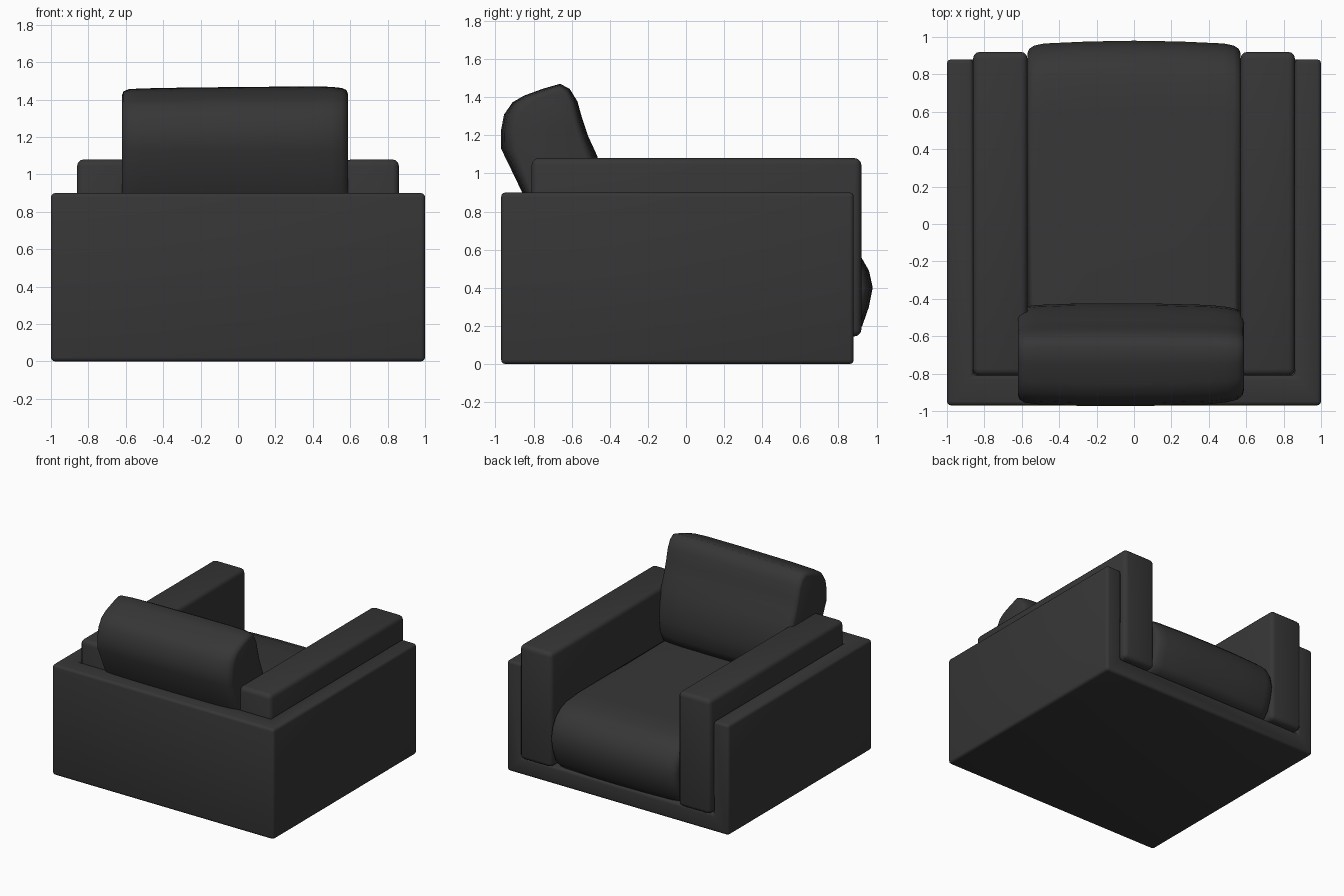
import bpy, bmesh, math

if "Cube" in bpy.data.objects:
    bpy.data.objects.remove(bpy.data.objects["Cube"])

# Single dark upholstery colour
fabric = bpy.data.materials.new("charcoal_fabric")
fabric.diffuse_color = (0.037, 0.037, 0.037, 1)
fabric.use_nodes = True
fabric.node_tree.nodes["Principled BSDF"].inputs["Base Color"].default_value = fabric.diffuse_color


def activate(ob):
    bpy.ops.object.select_all(action='DESELECT')
    ob.select_set(True)
    bpy.context.view_layer.objects.active = ob


def new_object(name, bm):
    bmesh.ops.recalc_face_normals(bm, faces=bm.faces)
    me = bpy.data.meshes.new(name)
    bm.to_mesh(me)
    bm.free()
    ob = bpy.data.objects.new(name, me)
    bpy.context.collection.objects.link(ob)
    me.materials.append(fabric)
    return ob


def box(name, x0, x1, y0, y1, z0, z1):
    bm = bmesh.new()
    bmesh.ops.create_cube(bm, size=1)
    for v in bm.verts:
        v.co.x = x0 + (v.co.x + 0.5) * (x1 - x0)
        v.co.y = y0 + (v.co.y + 0.5) * (y1 - y0)
        v.co.z = z0 + (v.co.z + 0.5) * (z1 - z0)
    return new_object(name, bm)


def soften(ob, width, segments=3):
    activate(ob)
    if width:
        m = ob.modifiers.new("Bevel", 'BEVEL')
        m.width, m.segments, m.limit_method = width, segments, 'ANGLE'
        bpy.ops.object.modifier_apply(modifier=m.name)
    bpy.ops.object.shade_smooth_by_angle(angle=math.radians(50))


def cushion(name, profile, stations, centre):
    """Loft a (y, z) profile along x; each station is x, y scale, z scale."""
    bm = bmesh.new()
    cy, cz = centre
    rings = [[bm.verts.new((x, cy + (y - cy) * sy, cz + (z - cz) * sz))
              for y, z in profile] for x, sy, sz in stations]
    n = len(profile)
    for a, b in zip(rings, rings[1:]):
        for i in range(n):
            j = (i + 1) % n
            bm.faces.new((a[i], a[j], b[j], b[i]))
    bm.faces.new(rings[0])
    bm.faces.new(rings[-1])
    ob = new_object(name, bm)
    soften(ob, 0)
    return ob


# Outer shell: box hollowed towards the open front and top
shell = box("outer_shell", -1, 1, -0.97, 0.88, 0, 0.9)
cutter = box("shell_cutter", -0.86, 0.86, -0.81, 2, 0.14, 2)
cutter.hide_render = True
activate(shell)
mod = shell.modifiers.new("Cavity", 'BOOLEAN')
mod.operation, mod.object, mod.solver = 'DIFFERENCE', cutter, 'EXACT'
bpy.ops.object.modifier_apply(modifier=mod.name)
bpy.data.objects.remove(cutter, do_unlink=True)
soften(shell, 0.022)

# Padded armrests inside the shell
for side, s in (("left", -1), ("right", 1)):
    xs = sorted((s * 0.57, s * 0.86))
    arm = box(side + "_armrest", xs[0], xs[1], -0.81, 0.92, 0.145, 1.08)
    soften(arm, 0.035)

# Seat cushion with a bulging front edge
seat_profile = [(-0.8, 0.15), (0.6, 0.15), (0.88, 0.15), (0.925, 0.2),
                (0.96, 0.3), (0.98, 0.4), (0.96, 0.49), (0.92, 0.56),
                (0.86, 0.61), (0.78, 0.64), (0.6, 0.655), (-0.8, 0.655)]
half = [(0.57, 0.925, 0.9), (0.56, 0.95, 0.95), (0.535, 0.97, 0.98),
        (0.48, 0.983, 0.99), (0.25, 0.995, 1), (0, 1, 1)]
seat_stations = [(-x, a, b) for x, a, b in half] + half[-2::-1]
cushion("seat_cushion", seat_profile, seat_stations, (0.1, 0.4))

# Leaning back cushion
back_profile = [(-0.97, 1.13), (-0.972, 1.22), (-0.955, 1.31), (-0.91, 1.375),
                (-0.85, 1.41), (-0.75, 1.445), (-0.66, 1.47), (-0.61, 1.445),
                (-0.57, 1.38), (-0.545, 1.29), (-0.515, 1.2), (-0.465, 1.09),
                (-0.435, 0.96), (-0.425, 0.84), (-0.44, 0.72), (-0.49, 0.63),
                (-0.6, 0.6), (-0.72, 0.65), (-0.8, 0.78), (-0.86, 0.9)]
back_stations = [(-0.62, 0.80, 0.89), (-0.612, 0.88, 0.94), (-0.585, 0.94, 0.965),
                 (-0.52, 0.97, 0.975), (-0.3, 1, 0.985), (0.1, 1, 0.995),
                 (0.4, 0.97, 1), (0.5, 0.93, 0.995), (0.555, 0.88, 0.98),
                 (0.58, 0.80, 0.955), (0.587, 0.72, 0.91)]
cushion("back_cushion", back_profile, back_stations, (-0.69, 1.04))
